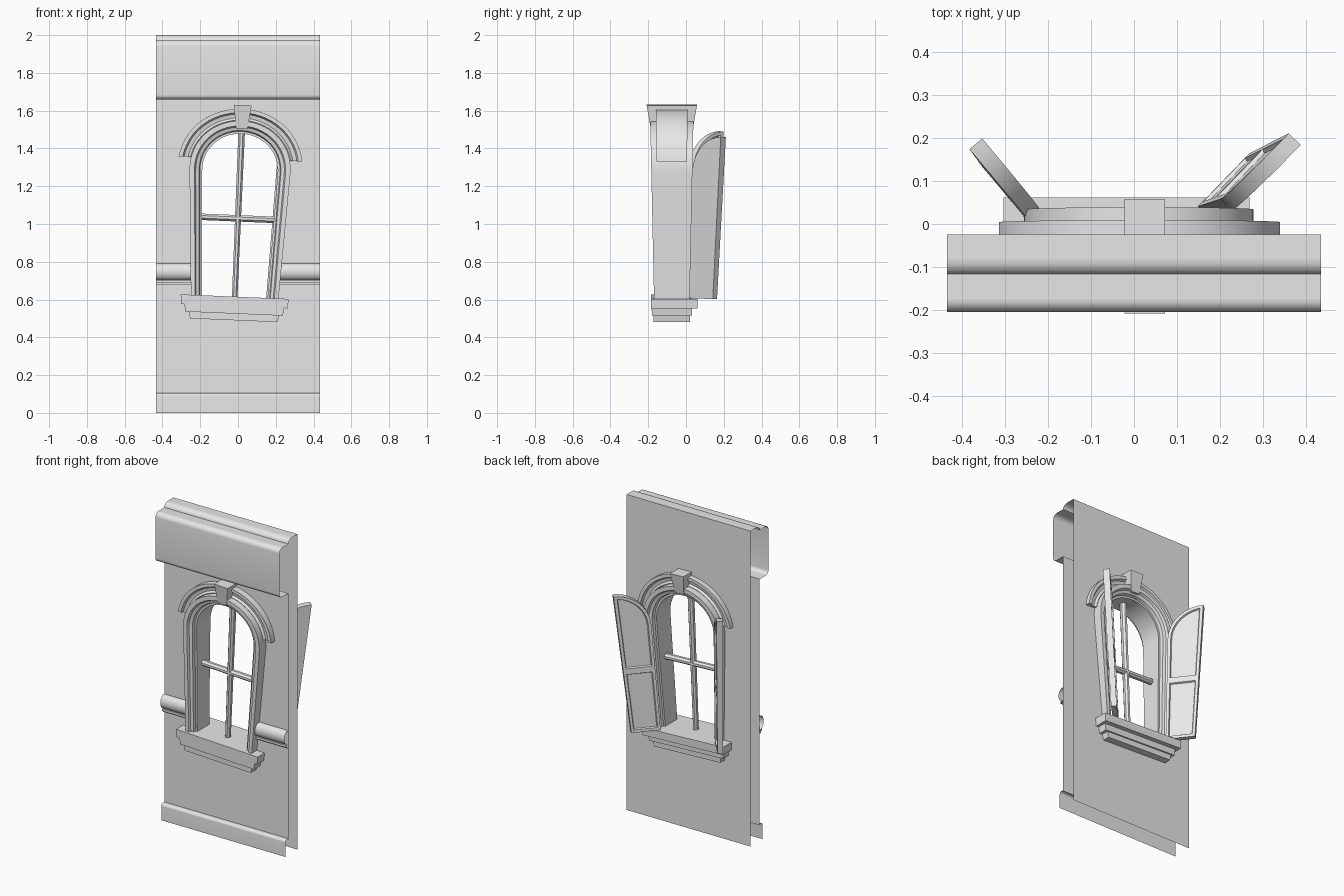
import bpy, bmesh, math
from mathutils import Vector

if "Cube" in bpy.data.objects:
    bpy.data.objects.remove(bpy.data.objects["Cube"], do_unlink=True)

stone = bpy.data.materials.new("light_grey_stone")
stone.use_nodes = True
stone.diffuse_color = (0.8, 0.8, 0.8, 1)
stone.node_tree.nodes["Principled BSDF"].inputs["Base Color"].default_value = (0.8, 0.8, 0.8, 1)

HALF = 0.435          # wall half width
FRONT, BACK = -0.117, -0.025
MID = -0.075          # depth centre of the window
R, SPRING, FOOT = 0.203, 1.275, 0.6
TILT = 0.042


def warp(p):
    """Taper the window towards its foot and lean it sideways."""
    x, y, z = p
    s = 1 + 0.195 * (z - 1.35)
    x, y = x * s, MID + (y - MID) * s
    dz = z - 1.03
    c, n = math.cos(TILT), math.sin(TILT)
    return Vector((x * c + dz * n, y, 1.03 + dz * c - x * n))


def finish(bm, name, facing=0):
    if facing:
        for f in bm.faces:
            f.normal_update()
        if sum(f.normal.y * f.calc_area() for f in bm.faces) * facing < 0:
            bmesh.ops.reverse_faces(bm, faces=bm.faces)
    else:
        bmesh.ops.recalc_face_normals(bm, faces=bm.faces)
    mesh = bpy.data.meshes.new(name)
    bm.to_mesh(mesh)
    bm.free()
    mesh.materials.append(stone)
    ob = bpy.data.objects.new(name, mesh)
    bpy.context.collection.objects.link(ob)
    bpy.ops.object.select_all(action='DESELECT')
    ob.select_set(True)
    bpy.context.view_layer.objects.active = ob
    bpy.ops.object.shade_smooth_by_angle(angle=math.radians(32))
    return ob


def loft(name, rings):
    """Closed, capped solid through a row of equal rings."""
    bm = bmesh.new()
    rows = [[bm.verts.new(warp(p)) for p in ring] for ring in rings]
    n = len(rows[0])
    for a, b in zip(rows, rows[1:]):
        for i in range(n):
            j = (i + 1) % n
            bm.faces.new((a[i], a[j], b[j], b[i]))
    bm.faces.new(rows[0])
    bm.faces.new(rows[-1])
    return finish(bm, name)


def strip(name, profile, x0, x1):
    """Open moulding sheet: (y, z) profile drawn along x."""
    bm = bmesh.new()
    rows = [[bm.verts.new((x, y, z)) for y, z in profile] for x in (x0, x1)]
    for i in range(len(profile) - 1):
        bm.faces.new((rows[0][i], rows[1][i], rows[1][i + 1], rows[0][i + 1]))
    return finish(bm, name, -1)


def arc(cy, cz, ry, rz, a0, a1, n=6):
    return [(cy + ry * math.cos(math.radians(a0 + (a1 - a0) * i / n)),
             cz + rz * math.sin(math.radians(a0 + (a1 - a0) * i / n))) for i in range(n + 1)]


def arch(off, end_z=SPRING, foot=None, n=28):
    """(x, z) points over the arch from -x to +x at an offset from the opening."""
    r = R + off
    a0 = math.asin((end_z - SPRING) / r)
    pts = [(-r * math.cos(a), SPRING + r * math.sin(a))
           for a in (a0 + (math.pi - 2 * a0) * i / n for i in range(n + 1))]
    return pts if foot is None else [(-r, foot)] + pts + [(r, foot)]


def arch_solid(name, half_profile, **kw):
    """Sweep an (offset, half depth) profile, mirrored in depth, round the arch."""
    prof = [(o, -d) for o, d in half_profile] + [(o, d) for o, d in reversed(half_profile)]
    paths = [[(x, MID + d, z) for x, z in arch(o, **kw)] for o, d in prof]
    return loft(name, list(zip(*paths)))


def block(name, z0, z1, hx0, hx1, hy0, hy1, y=MID):
    """Four-sided block with separate bottom and top half sizes."""
    return loft(name, [[(sx * hx, y + sy * hy, z) for sx, sy in
                        ((-1, -1), (1, -1), (1, 1), (-1, 1))]
                       for z, hx, hy in ((z0, hx0, hy0), (z1, hx1, hy1))])


# Wall sheets with an arched hole
def wall_sheet(name, y, z0, z1, facing):
    bm = bmesh.new()
    hole = [warp((x, MID, z)) for x, z in arch(0.035, foot=0.55)]
    mid = len(hole) // 2
    foot = warp((0, MID, 0.55))
    for side, run in ((-1, hole[:mid + 1][::-1]), (1, hole[mid:])):
        outline = [(0, z0), (side * HALF, z0), (side * HALF, z1), (0, z1)]
        outline += [(p.x, p.z) for p in run] + [(foot.x, foot.z)]
        bm.faces.new([bm.verts.new((x, y, z)) for x, z in outline])
    for f in bm.faces:
        f.normal_update()
        if f.normal.y * facing < 0:
            f.normal_flip()
    bmesh.ops.remove_doubles(bm, verts=bm.verts, dist=0.0001)
    bmesh.ops.triangulate(bm, faces=bm.faces)
    finish(bm, name, facing)


wall_sheet("wall_front", FRONT, 0.1, 1.66, -1)
wall_sheet("wall_back", BACK, 0, 2, 1)

# Cornice, plinth and string course
cornice = ([(BACK, 2), (-0.08, 2)] + arc(-0.08, 1.972, -0.037, 0.028, 90, 0)
           + [(-0.175, 1.972)] + arc(-0.175, 1.942, -0.03, 0.03, 90, 0)
           + arc(-0.18, 1.685, -0.025, 0.025, 0, -90) + [(FRONT, 1.66)])
strip("cornice", cornice, -HALF, HALF)
strip("plinth", [(FRONT, 0.105)] + arc(-0.132, 0.09, -0.015, 0.015, 90, 0) + [(-0.147, 0)], -HALF, HALF)
course = ([(FRONT, 0.79)] + arc(-0.125, 0.747, -0.032, 0.043, 90, -90, 10)
          + [(-0.14, 0.704), (-0.14, 0.69), (-0.128, 0.69), (-0.128, 0.68), (FRONT, 0.68)])
strip("string_course_right", course, -HALF, -0.235)
strip("string_course_left", course, 0.21, HALF)

# Window frame, hood moulding and keystone
arch_solid("window_frame", [(0, 0.07), (0.012, 0.07), (0.017, 0.09), (0.035, 0.096),
                            (0.042, 0.11), (0.068, 0.11)], foot=FOOT)
arch_solid("hood_moulding", [(0.06, 0.062), (0.072, 0.072), (0.084, 0.062), (0.104, 0.066),
                             (0.112, 0.08), (0.132, 0.08)], end_z=1.345)
block("keystone", 1.505, 1.63, 0.029, 0.045, 0.108, 0.126)

# Stepped sill
block("sill_top", 0.565, 0.615, 0.334, 0.334, 0.145, 0.145, MID + 0.015)
block("sill_middle", 0.525, 0.565, 0.308, 0.312, 0.126, 0.126)
block("sill_bottom", 0.49, 0.525, 0.278, 0.284, 0.115, 0.115)

# Glazing bars, eight-sided
bar = [(0.017 * a, 0.022 * b) for a, b in
       ((-1, -.4), (-.4, -1), (.4, -1), (1, -.4), (1, .4), (.4, 1), (-.4, 1), (-1, .4))]
loft("upright_bar", [[(a, MID + b, z) for a, b in bar] for z in (FOOT, SPRING + R + 0.005)])
loft("cross_bar", [[(x, MID + b, 1.03 + a) for a, b in bar] for x in (-R - 0.01, R + 0.01)])


# Open shutters with two recessed panels on the inner face
def shutter(name, side, hinge_x, hinge_y, angle):
    w, rail, low, thick = 0.2, 1.0, 0.615, 0.038
    c, s = math.cos(math.radians(angle)), math.sin(math.radians(angle))
    bm = bmesh.new()

    def vert(u, t, z):
        return bm.verts.new((side * (hinge_x + u * c - t * s), hinge_y + u * s + t * c, z))

    top = [(w - w * math.cos(math.pi / 2 * i / 10), SPRING + w * math.sin(math.pi / 2 * i / 10))
           for i in range(11)]
    a, b = vert(0, thick, rail), vert(w, thick, rail)
    lower = bm.faces.new([vert(0, thick, low), vert(w, thick, low), b, a])
    upper = bm.faces.new([a, b] + [vert(u, thick, z) for u, z in reversed(top)])
    panels = [lower, upper]
    copy = bmesh.ops.duplicate(bm, geom=panels)
    back = [f for f in copy["geom"] if isinstance(f, bmesh.types.BMFace)]
    shift = Vector((side * s, -c, 0)) * thick
    bmesh.ops.translate(bm, verts=list({v for f in back for v in f.verts}), vec=shift)
    rims = [e for e in bm.edges if len(e.link_faces) == 1]
    bmesh.ops.bridge_loops(bm, edges=rims)
    bmesh.ops.recalc_face_normals(bm, faces=bm.faces)
    bmesh.ops.inset_individual(bm, faces=panels, thickness=0.018, use_even_offset=True)
    bmesh.ops.inset_individual(bm, faces=panels, thickness=0.005, depth=-0.01, use_even_offset=True)
    for v in bm.verts:
        v.co = warp(v.co)
    finish(bm, name)


shutter("shutter_left", 1, 0.222, 0.034, 46)
shutter("shutter_right", -1, 0.264, 0.015, 50)
